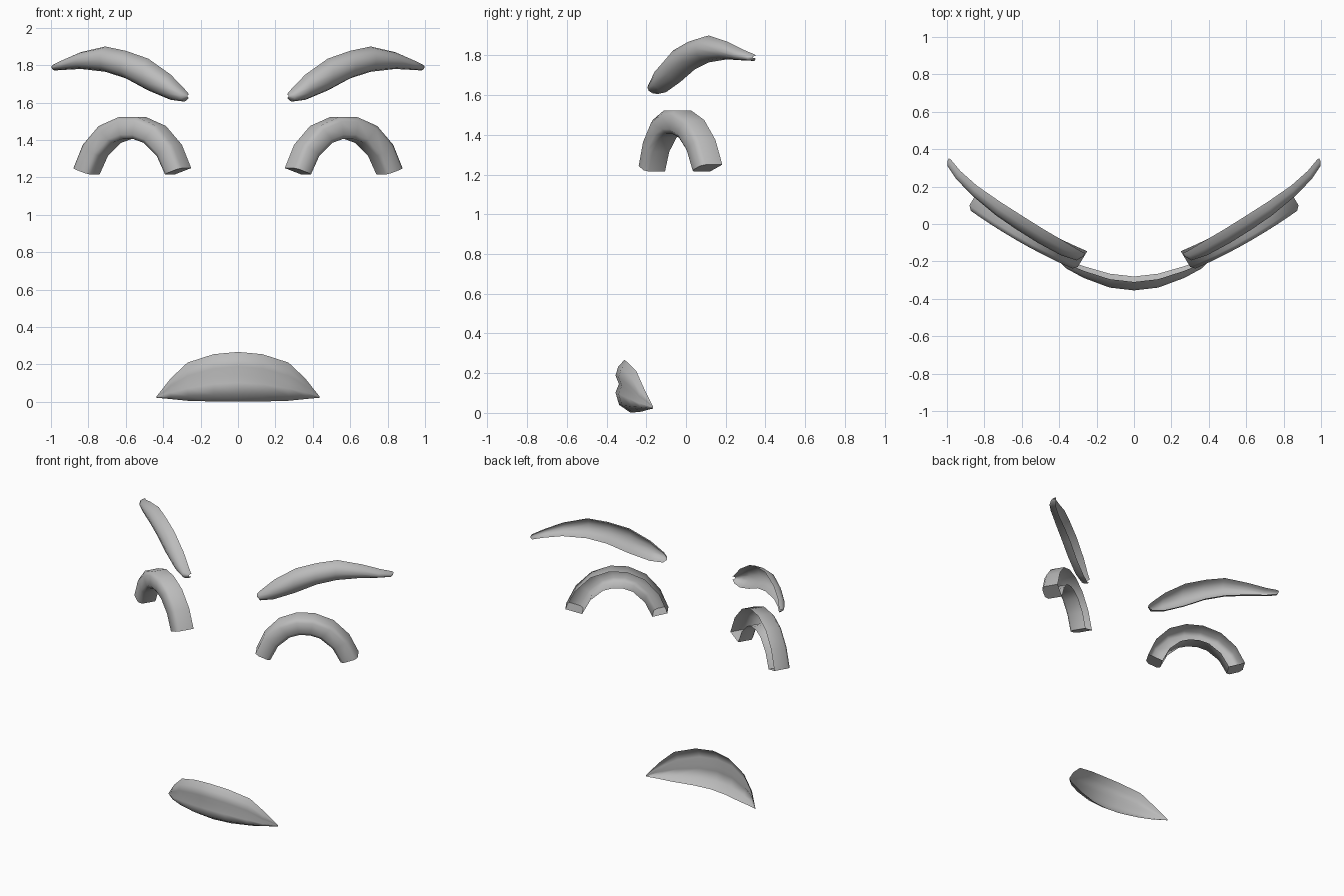
import bpy, bmesh, math

if "Cube" in bpy.data.objects:
    bpy.data.objects.remove(bpy.data.objects["Cube"])

grey = bpy.data.materials.new("plain grey")
grey.diffuse_color = (0.5, 0.5, 0.5, 1)
grey.use_nodes = True
grey.node_tree.nodes["Principled BSDF"].inputs["Base Color"].default_value = grey.diffuse_color


def loft(name, rows, caps=False, mirror=False, angle=60):
    """Skin a list of equal-length cross-sections into one open shell."""
    bm = bmesh.new()
    grid = [[bm.verts.new(p) for p in row] for row in rows]
    for a, b in zip(grid, grid[1:]):
        for i in range(len(a) - 1):
            bm.faces.new((a[i], a[i + 1], b[i + 1], b[i]))
    if caps:
        bm.faces.new(grid[0])
        bm.faces.new(grid[-1])
    bmesh.ops.remove_doubles(bm, verts=bm.verts, dist=0.0005)
    bmesh.ops.recalc_face_normals(bm, faces=bm.faces)
    # the shell must face forward
    if sum(f.normal.y * f.calc_area() for f in bm.faces) > 0:
        bmesh.ops.reverse_faces(bm, faces=bm.faces)
    me = bpy.data.meshes.new(name)
    bm.to_mesh(me)
    bm.free()
    me.materials.append(grey)
    ob = bpy.data.objects.new(name, me)
    bpy.context.collection.objects.link(ob)
    if mirror:
        ob.modifiers.new("Mirror", 'MIRROR')
    bpy.context.view_layer.objects.active = ob
    ob.select_set(True)
    bpy.ops.object.shade_smooth_by_angle(angle=math.radians(angle))
    ob.select_set(False)
    return ob


def curve_y(x):
    """Front surface of the eyes follows the curve of the face."""
    t = (x - 0.3) / 0.6
    return -0.25 + 0.25 * t + 0.09 * t * t


# Closed eyes: arched channels, open at the back, capped at both ends
half = [((0.29, 1.25), (0.20, 1.215)), ((0.24, 1.375), (0.155, 1.315)),
        ((0.155, 1.475), (0.085, 1.385)), ((0.05, 1.522), (0.03, 1.405))]
arch = [((-o[0], o[1]), (-i[0], i[1])) for o, i in half] + half[::-1]
section = [(0, 0.115), (0, 0.02), (0.2, 0), (0.8, 0), (1, 0.02), (1, 0.115)]
rows = []
for (ox, oz), (ix, iz) in arch:
    row = []
    for w, d in section:
        x = 0.6 + ox + (ix - ox) * w
        row.append((x - 0.52 * d, curve_y(x) + 0.87 * d, oz + (iz - oz) * w))
    rows.append(row)
loft("closed_eyes", rows, caps=True, mirror=True, angle=50)

# Eyebrows: tapering bulged shells (x, back y, low z, high z, depth)
brow = [(0.262, -0.155, 1.625, 1.645, 0.02), (0.285, -0.145, 1.605, 1.672, 0.055),
        (0.36, -0.10, 1.615, 1.75, 0.075), (0.48, -0.03, 1.665, 1.835, 0.08),
        (0.60, 0.045, 1.73, 1.877, 0.08), (0.71, 0.115, 1.765, 1.90, 0.075),
        (0.84, 0.205, 1.78, 1.87, 0.06), (0.93, 0.285, 1.775, 1.83, 0.05),
        (0.98, 0.345, 1.772, 1.805, 0.04), (0.99, 0.352, 1.785, 1.797, 0.02)]
rows = []
for x, y, lo, hi, d in brow:
    row = []
    for k in range(7):
        a = math.pi * k / 6
        b = d * math.sin(a)
        row.append((min(1, x + 0.4 * b), y - 0.9 * b,
                    (lo + hi) / 2 + (hi - lo) / 2 * math.cos(a)))
    rows.append(row)
loft("eyebrows", rows, mirror=True, angle=80)

# Mouth: two lips meeting at a crease (x, back y, low z, crease z, high z, depth)
lips = [(0, -0.31, 0.002, 0.145, 0.267, 0.045), (0.13, -0.295, 0.002, 0.135, 0.255, 0.045),
        (0.27, -0.25, 0.006, 0.10, 0.21, 0.038), (0.36, -0.212, 0.015, 0.065, 0.125, 0.027),
        (0.435, -0.165, 0.022, 0.026, 0.03, 0.0)]
lips = [(-s[0],) + s[1:] for s in lips[:0:-1]] + lips
rows = []
for x, y, lo, mid, hi, d in lips:
    up, dn = hi - mid, mid - lo
    rows.append([(x, y, hi), (x, y - 0.7 * d, mid + 0.72 * up), (x, y - d, mid + 0.36 * up),
                 (x, y - 0.62 * d, mid),
                 (x, y - d, mid - 0.3 * dn), (x, y - 0.6 * d, mid - 0.73 * dn),
                 (x, y + 0.65 * d, lo)])
loft("mouth", rows, angle=80)
